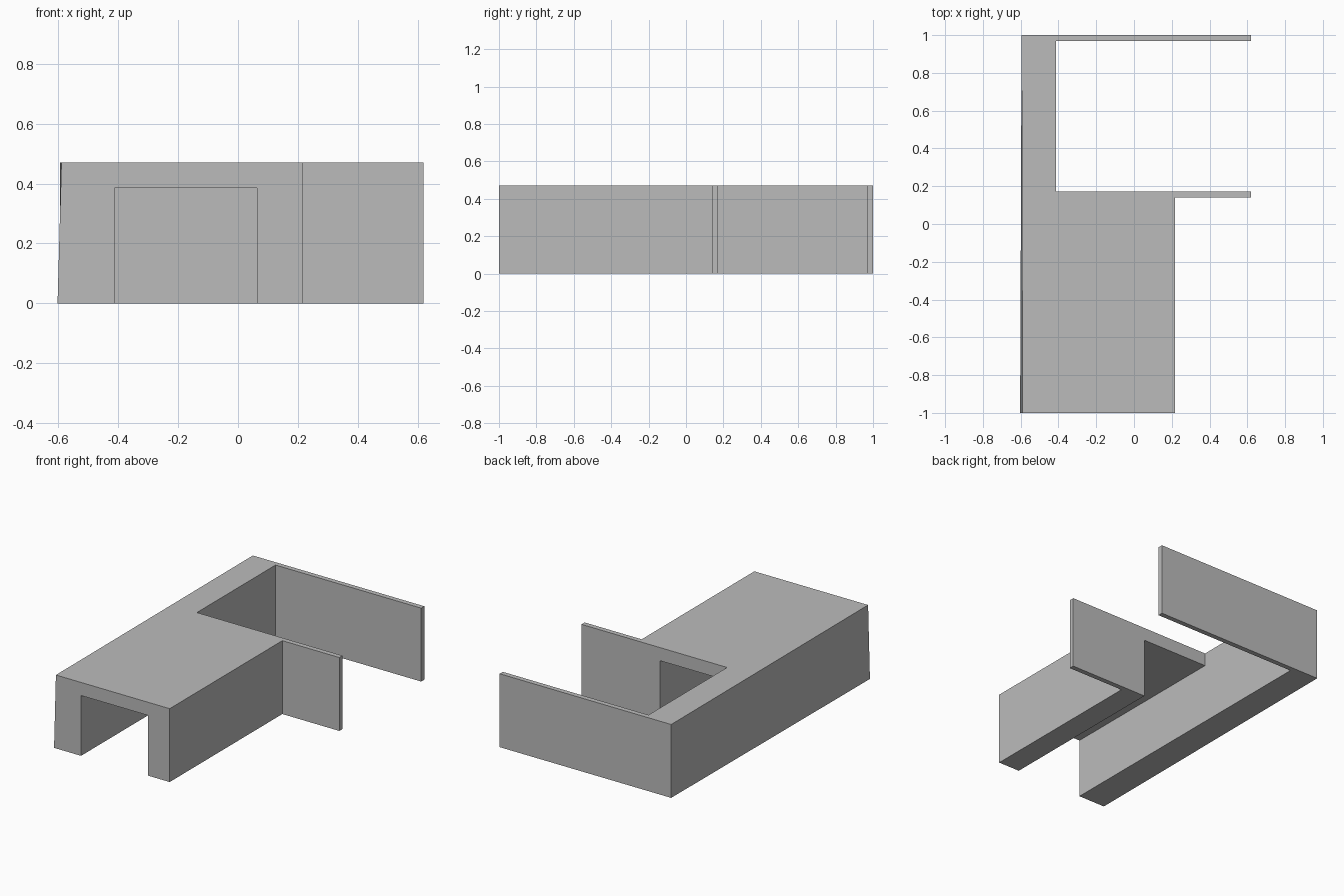
import bpy, bmesh

if "Cube" in bpy.data.objects:
    bpy.data.objects.remove(bpy.data.objects["Cube"])

HEIGHT = 0.47
grey = bpy.data.materials.new("plain grey")
grey.diffuse_color = (0.5, 0.5, 0.5, 1)
grey.use_nodes = True
grey.node_tree.nodes["Principled BSDF"].inputs["Base Color"].default_value = grey.diffuse_color


def prism(name, outline, z0, z1):
    """Extrude a plan outline straight up."""
    bm = bmesh.new()
    base = bm.faces.new([bm.verts.new((x, y, z0)) for x, y in outline])
    top = bmesh.ops.extrude_face_region(bm, geom=[base])["geom"]
    bmesh.ops.translate(bm, vec=(0, 0, z1 - z0),
                        verts=[v for v in top if isinstance(v, bmesh.types.BMVert)])
    bmesh.ops.recalc_face_normals(bm, faces=bm.faces[:])
    mesh = bpy.data.meshes.new(name)
    bm.to_mesh(mesh)
    bm.free()
    mesh.materials.append(grey)
    obj = bpy.data.objects.new(name, mesh)
    bpy.context.collection.objects.link(obj)
    return obj


# Whole plan: long block, back spine and the two thin side walls
building = prism("building_shell", [
    (-0.59, -1), (0.216, -1), (0.216, 0.14), (0.62, 0.14), (0.62, 0.172),
    (-0.412, 0.172), (-0.412, 0.968), (0.62, 0.968), (0.62, 1), (-0.595, 1)], 0, HEIGHT)

# The front left corner leans out slightly at the foot
for v in building.data.vertices:
    if v.co.x < -0.5 and v.co.y < 0 and v.co.z < 0.1:
        v.co.x = -0.603

# Open passage running under the block from front to courtyard
cutter = prism("passage_cutter", [
    (-0.412, -1.1), (0.063, -1.1), (0.063, 0.3), (-0.412, 0.3)], -0.1, 0.386)
cutter.hide_render = True
cut = building.modifiers.new("passage", 'BOOLEAN')
cut.operation = 'DIFFERENCE'
cut.solver = 'EXACT'
cut.object = cutter
bpy.context.view_layer.objects.active = building
bpy.ops.object.modifier_apply(modifier=cut.name)
bpy.data.objects.remove(cutter)
